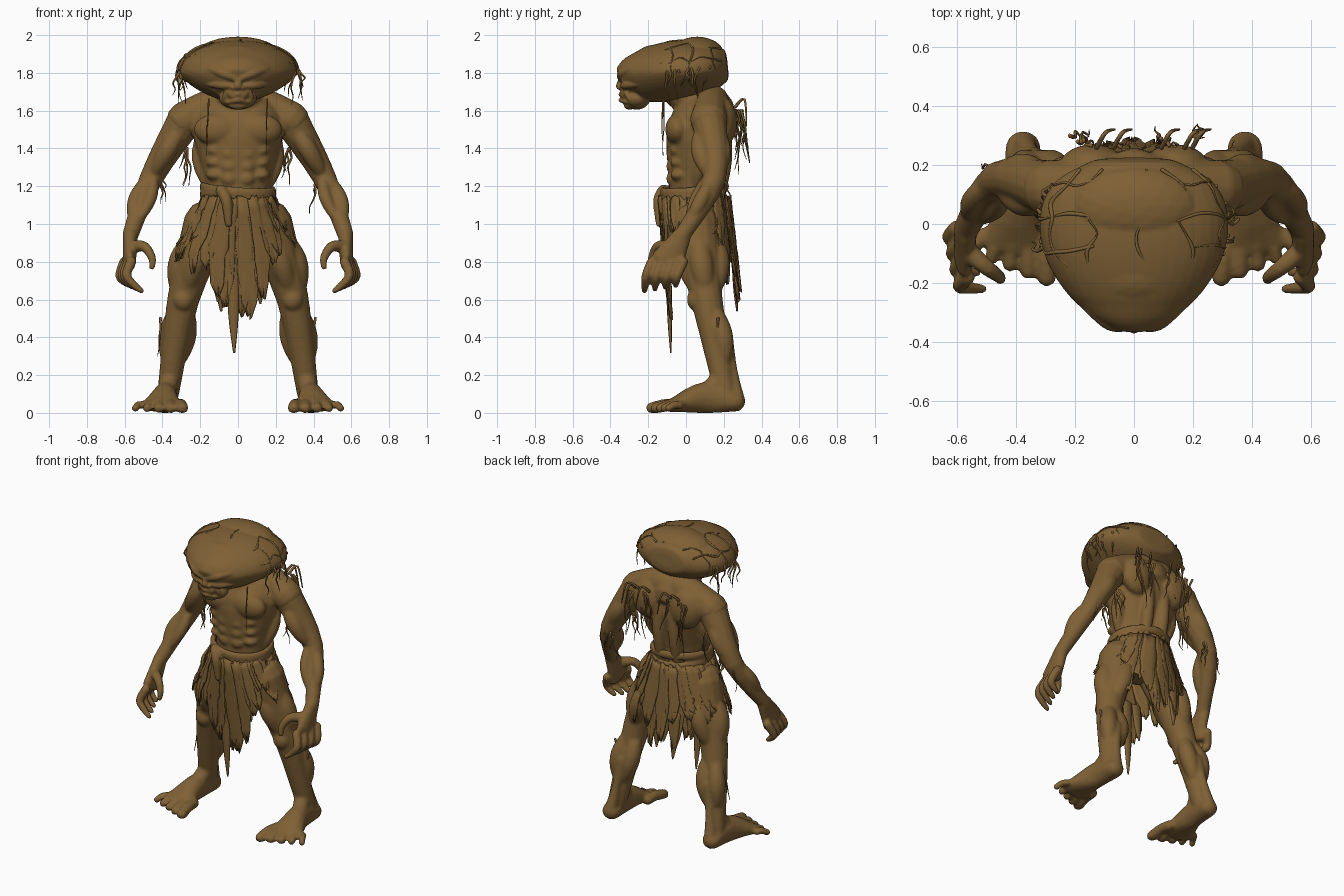
import bpy, bmesh, math, random
from mathutils import Vector

random.seed(7)
between = random.uniform
if "Cube" in bpy.data.objects:
    bpy.data.objects.remove(bpy.data.objects["Cube"])

OUT, BACK, UP = Vector((1, 0, 0)), Vector((0, 1, 0)), Vector((0, 0, 1))
FRONT, INWARD = -BACK, -OUT

brown = bpy.data.materials.new("earth_brown")
brown.use_nodes = True
brown.diffuse_color = (.21, .118, .036, 1)
brown.node_tree.nodes["Principled BSDF"].inputs["Base Color"].default_value = brown.diffuse_color


def smooth_path(points, steps=4):
    """Smooth curve that passes through every point."""
    path = []
    for i in range(len(points) - 1):
        before, start, end = points[max(i - 1, 0)], points[i], points[i + 1]
        after = points[min(i + 2, len(points) - 1)]
        for step in range(steps):
            t = step / steps
            bend = 2 * before - 5 * start + 4 * end - after
            twist = 3 * (start - end) + after - before
            path.append(start + t * (end - before + t * (bend + t * twist)) / 2)
    return path + [points[-1]]


def tube(mesh, centres, widths, depths=None, up=BACK, sides=14, cap=1):
    """Smooth rounded tube with elliptical sections, closed at both ends."""
    centres = smooth_path([Vector(c) for c in centres])
    widths, depths = smooth_path(widths), smooth_path(depths or widths)
    last = len(centres) - 1
    rings = []
    for i, centre in enumerate(centres):
        along = (centres[min(i + 1, last)] - centres[max(i - 1, 0)]).normalized()
        across = up.cross(along).normalized()
        third = along.cross(across)
        tilts = [0]
        if i == 0:
            tilts = [-60, -30, 0]
        elif i == last:
            tilts = [0, 30, 60]
        for tilt in map(math.radians, tilts):
            middle = centre + along * math.sin(tilt) * cap * min(widths[i], depths[i])
            ring = []
            for side in range(sides):
                angle = math.tau * side / sides
                ring.append(mesh.verts.new(middle + math.cos(tilt) * (
                    across * widths[i] * math.cos(angle) + third * depths[i] * math.sin(angle))))
            rings.append(ring)
    for lower, upper in zip(rings, rings[1:]):
        for side in range(sides):
            mesh.faces.new((lower[side - 1], lower[side], upper[side], upper[side - 1]))
    mesh.faces.new(rings[0])
    mesh.faces.new(rings[-1])


def muscle(mesh, start, end, push, size):
    """Spindle lying along a bone, pushed to one side of it."""
    swell = [math.sin(math.pi * k / 4) for k in range(5)]
    centres = [start.lerp(end, k / 4) + push * size * (swell[k] + .2) for k in range(5)]
    tube(mesh, centres, [size * (.5 + s / 2) for s in swell])


def blob(mesh, centre, size):
    ball = bmesh.ops.create_icosphere(mesh, subdivisions=3, radius=1)["verts"]
    bmesh.ops.scale(mesh, vec=size, verts=ball)
    bmesh.ops.translate(mesh, vec=centre, verts=ball)


def strand(mesh, start, length, sway=.02, size=.008):
    spot, centres = Vector(start), []
    for k in range(5):
        centres.append(spot - UP * length * k / 4)
        spot = spot + OUT * between(-sway, sway) + BACK * between(-sway, sway)
    tube(mesh, centres, [size * (1 - k / 5) for k in range(5)], sides=5)


def mirror(mesh):
    copied = bmesh.ops.duplicate(mesh, geom=mesh.verts[:] + mesh.edges[:] + mesh.faces[:])["geom"]
    bmesh.ops.scale(mesh, vec=(-1, 1, 1), verts=[g for g in copied if isinstance(g, bmesh.types.BMVert)])


def finish(name, mesh, voxel=0, thickness=0, soften=4):
    bmesh.ops.recalc_face_normals(mesh, faces=mesh.faces)
    for vert in mesh.verts:
        vert.co.z = max(vert.co.z, 0)
    for face in mesh.faces:
        face.smooth = True
    data = bpy.data.meshes.new(name)
    mesh.to_mesh(data)
    mesh.free()
    data.materials.append(brown)
    part = bpy.data.objects.new(name, data)
    bpy.context.collection.objects.link(part)
    if voxel:
        fuse = part.modifiers.new("fuse", "REMESH")
        fuse.mode, fuse.voxel_size, fuse.use_smooth_shade = "VOXEL", voxel, True
        part.modifiers.new("soften", "SMOOTH").iterations = soften
    if thickness:
        part.modifiers.new("thickness", "SOLIDIFY").thickness = thickness


# Joints of the left side
nape, shoulder = Vector((.06, .14, 1.65)), Vector((.28, .12, 1.55))
elbow, wrist, palm = Vector((.46, .15, 1.24)), Vector((.57, -.02, .94)), Vector((.575, -.1, .8))
hip, knee, ankle = Vector((.16, .05, 1)), Vector((.29, .11, .6)), Vector((.37, .21, .1))
heel, instep, ball = Vector((.375, .26, .06)), Vector((.385, .1, .08)), Vector((.41, -.07, .04))

# Torso: paired muscles first, then the trunk and neck
torso = bmesh.new()
tube(torso, [nape, nape.lerp(shoulder, .5) + UP * .02, shoulder], [.09, .085, .1])
blob(torso, (.11, -.045, 1.5), (.125, .065, .085))
blob(torso, (.14, .2, 1.54), (.11, .07, .13))
muscle(torso, shoulder.lerp(nape, .4) - UP * .1, hip + UP * .2, OUT * .6, .04)
muscle(torso, nape + BACK * .05, hip + INWARD * .1 + BACK * .07, BACK, .04)
for row in range(3):
    height = 1.24 + row * .065
    blob(torso, (.045, -.073, height), (.045, .032, .036))
    blob(torso, (.12, -.035, height + .02), (.05, .05, .03))
mirror(torso)
tube(torso, [(0, .05, 1), (0, .04, 1.2), (0, .07, 1.5), (0, .13, 1.65)],
     [.18, .17, .24, .18], [.14, .13, .17, .1], sides=28, cap=.5)
tube(torso, [(0, .13, 1.6), (0, -.06, 1.75)], [.13, .11])
finish("torso", torso, voxel=.011)

# Arms and curled hands
arms = bmesh.new()
tube(arms, [shoulder, elbow, wrist], [.095, .062, .043])
muscle(arms, shoulder + UP * .03, shoulder.lerp(elbow, .6), OUT * .7, .045)
muscle(arms, shoulder, elbow, FRONT, .05)
muscle(arms, shoulder, elbow, BACK * .9, .05)
muscle(arms, elbow + UP * .02, elbow.lerp(wrist, .8), OUT * .8, .04)
muscle(arms, elbow + UP * .05, elbow.lerp(wrist, .8), INWARD + FRONT * .5, .035)
tube(arms, [wrist, palm], [.04, .035], [.05, .09])
for finger in range(4):
    knuckle = palm + OUT * (finger * .012 - .01) + BACK * (finger * .055 - .08)
    middle = knuckle + Vector((.025, -.03, -.07))
    tip = middle + Vector((finger * .01 - .08, -.01, finger * .01 - .085))
    tube(arms, [knuckle, middle, middle.lerp(tip, .6) + OUT * .01, tip], [.028, .025, .021, .015], sides=10)
thumb = palm + Vector((-.02, 0, .08))
tube(arms, [thumb, thumb + Vector((-.06, -.05, 0)), thumb + Vector((-.1, -.08, -.06)),
            thumb + Vector((-.1, -.09, -.11))], [.035, .028, .022, .015], sides=10)
mirror(arms)
finish("arms", arms, voxel=.009, soften=3)

# Legs and broad splayed feet
legs = bmesh.new()
tube(legs, [hip, knee, ankle], [.13, .085, .058])
muscle(legs, hip, knee, OUT, .065)
muscle(legs, hip, knee, FRONT, .06)
muscle(legs, hip + BACK * .04, knee, BACK, .06)
muscle(legs, hip.lerp(knee, .5), knee, INWARD + FRONT, .035)
calf_end = knee.lerp(ankle, .75)
for outward in (OUT, INWARD):
    muscle(legs, knee, calf_end, BACK * .7 + outward * .7, .055)
muscle(legs, knee, ankle, FRONT * .5, .035)
blob(legs, knee + FRONT * .06, (.055, .045, .06))
tube(legs, [knee.lerp(ankle, .4) + BACK * .06, calf_end + BACK * .06, heel + BACK * .01], [.04, .028, .045])
tube(legs, [heel, instep, ball], [.06, .065, .11], [.055, .085, .036], up=UP)
tube(legs, [knee.lerp(ankle, .8), instep + UP * .02, ball], [.05, .05, .04])
for toe in range(5):
    size = .033 - toe * .003
    root = ball + OUT * (toe * .05 - .1) + BACK * .04
    tip = root + Vector((toe * .012 - .015, toe * .022 - .15, -.015))
    tube(legs, [root, root.lerp(tip, .5) + UP * .01, tip], [size] * 3, up=UP, sides=10)
mirror(legs)
finish("legs", legs, voxel=.01)


# Broad swollen head, narrow at the face and widest behind
def head_ring(t):
    """Centre, half width and half height of the head, from face to back."""
    centre = Vector((0, t * .54 - .33, 1.75 + t ** .6 * .09))
    width = .32 * math.sqrt(math.sin(2.4 * t + .1)) * (1 - .4 * t ** 12)
    return centre, width, .16 * math.sin(math.pi * (.05 + .9 * t)) ** .35


def narrow_jaw(spot):
    """Taper everything below the widest level of the head."""
    return Vector((spot.x * (1 - 1.5 * max(1.8 - spot.z, 0)), spot.y, spot.z))


def on_head(t, angle):
    centre, width, height = head_ring(t)
    return narrow_jaw(centre + OUT * width * math.cos(angle) + UP * height * math.sin(angle))


head = bmesh.new()
tube(head, *zip(*[head_ring(k / 12) for k in range(13)]), up=UP, sides=40, cap=.15)
blob(head, (0, .06, 1.9), (.22, .14, .092))
blob(head, (0, -.16, 1.86), (.17, .12, .09))
for vert in head.verts:
    vert.co = narrow_jaw(vert.co)
face = bmesh.new()
tube(head, [(0, -.33, 1.79), (0, -.35, 1.73)], [.018, .022])
blob(head, (0, -.26, 1.665), (.1, .07, .06))
blob(head, (0, -.3, 1.63), (.05, .03, .025))
blob(head, (0, -.33, 1.69), (.055, .02, .035))
for side in (-1, 1):
    tube(head, [(side * .015, -.345, 1.77), (side * .08, -.337, 1.797), (side * .15, -.29, 1.82)], [.018, .025, .016])
    muscle(head, Vector((side * .02, -.33, 1.73)), Vector((side * .16, -.25, 1.74)), FRONT, .022)
    muscle(head, Vector((side * .04, -.33, 1.72)), Vector((side * .07, -.29, 1.64)), OUT * side, .013)
    blob(head, (side * .075, -.322, 1.762), (.024, .014, .01))
    blob(head, (side * .025, -.345, 1.722), (.016, .014, .012))
    for lip in (1.655, 1.685):
        tube(head, [(0, -.345, lip), (side * .06, -.31, lip - .012)], [.013, .008])
face.free()
finish("head", head, voxel=.0065, soften=2)

# Thin raised roots creeping over the head, lengthwise and crosswise
roots = bmesh.new()
for k in range(5):
    lean = .4 + k * .55
    line = [on_head(.35 + step / 10, lean + between(-.15, .15)) for step in range(7)]
    tube(roots, line, [between(.002, .008) for spot in line], up=UP, sides=6)
for t in (.45, .65, .88):
    for half in (0, math.pi):
        line = [on_head(t + between(-.03, .03), half + math.cos(half) * (step * .3 - .4)) for step in range(6)]
        tube(roots, line, [between(.002, .008) for spot in line], sides=6)
finish("head_roots", roots)

# Thin strands hanging from head, back, arms and shins
strands = bmesh.new()
for side in (-1, 1):
    for k in range(7):
        strand(strands, on_head(between(.4, .9), math.pi * (side < 0)), between(.08, .18))
        strand(strands, (side * between(.04, .24), between(.26, .3), 1.6), between(.15, .35))
    strand(strands, (side * .155, -.12, 1.66), .3, sway=.006, size=.005)
    for k in range(4):
        strand(strands, (side * between(.4, .47), .2, between(1.2, 1.3)), between(.1, .2))
        strand(strands, (side * .27, between(.1, .2), 1.4), between(.1, .2))
    strand(strands, (side * .41, .17, .5), .2, sway=.01)
for k in range(5):
    base = Vector((between(-.2, .2), .26, 1.62))
    tube(strands, [base, base + Vector((.03, .05, .04)), base + Vector((.06, .06, -.1))], [.009, .007, .004], sides=6)
finish("hanging_strands", strands)

# Wrapped waist cloth with a knotted end
wrap = bmesh.new()
for layer in range(3):
    turns = [math.tau * k / 24 for k in range(25)]
    loop = [Vector((.185 * math.sin(a), .045 - .165 * math.cos(a),
                    1.11 + layer * .037 + .02 * math.sin(a + layer * 2))) for a in turns]
    tube(wrap, loop, [.018] * len(loop), [.028] * len(loop), up=UP, sides=10)
tube(wrap, [(-.09, -.12, 1.18), (-.06, -.145, 1.12), (-.05, -.14, 1)], [.03, .03, .02])
finish("waist_wrap", wrap, voxel=.009)

# Ragged loincloth strips, longest in front and behind
cloth = bmesh.new()
count, rows, columns = 36, 9, 5
for strip in range(count):
    facing = math.tau * strip / count + between(-.05, .05)
    front, behind = max(math.cos(facing), 0) ** 6, max(-math.cos(facing), 0) ** 2
    length = .24 + .34 * front + .22 * behind + between(-.1, .1)
    lift, half_width = between(0, .015), between(.14, .22)
    previous = None
    for row in range(rows):
        t = row / (rows - 1)
        drop = length * t
        spread = half_width * (1 - .85 * t ** 4) * between(.8, 1.1)
        line = []
        for column in range(columns):
            angle = facing + spread * (2 * column / (columns - 1) - 1)
            fold = lift + .008 * t * (-1) ** column
            wide = .19 + .5 * min(drop, .3) + fold
            deep = .185 + fold - .1 * drop * math.copysign(1, math.cos(angle))
            line.append(cloth.verts.new((wide * math.sin(angle), .04 - deep * math.cos(angle),
                                         1.14 - drop + between(-.015, .015))))
        if previous:
            for k in range(columns - 1):
                cloth.faces.new((previous[k], previous[k + 1], line[k + 1], line[k]))
        previous = line
finish("loincloth", cloth, thickness=.006)

# Long torn tails of the loincloth
tails = bmesh.new()
for depth, lengths in ((-.1, (.25, .52, .3, .26)), (.25, (.3, .2, .25))):
    for k, length in enumerate(lengths):
        top = Vector((k * .07 - .1, depth, .84))
        end = top + Vector((between(-.02, .02), .02, -length))
        tube(tails, [top, top.lerp(end, .6), end], [.035, .028, .006], [.01, .012, .004], sides=8)
finish("loincloth_tails", tails)
